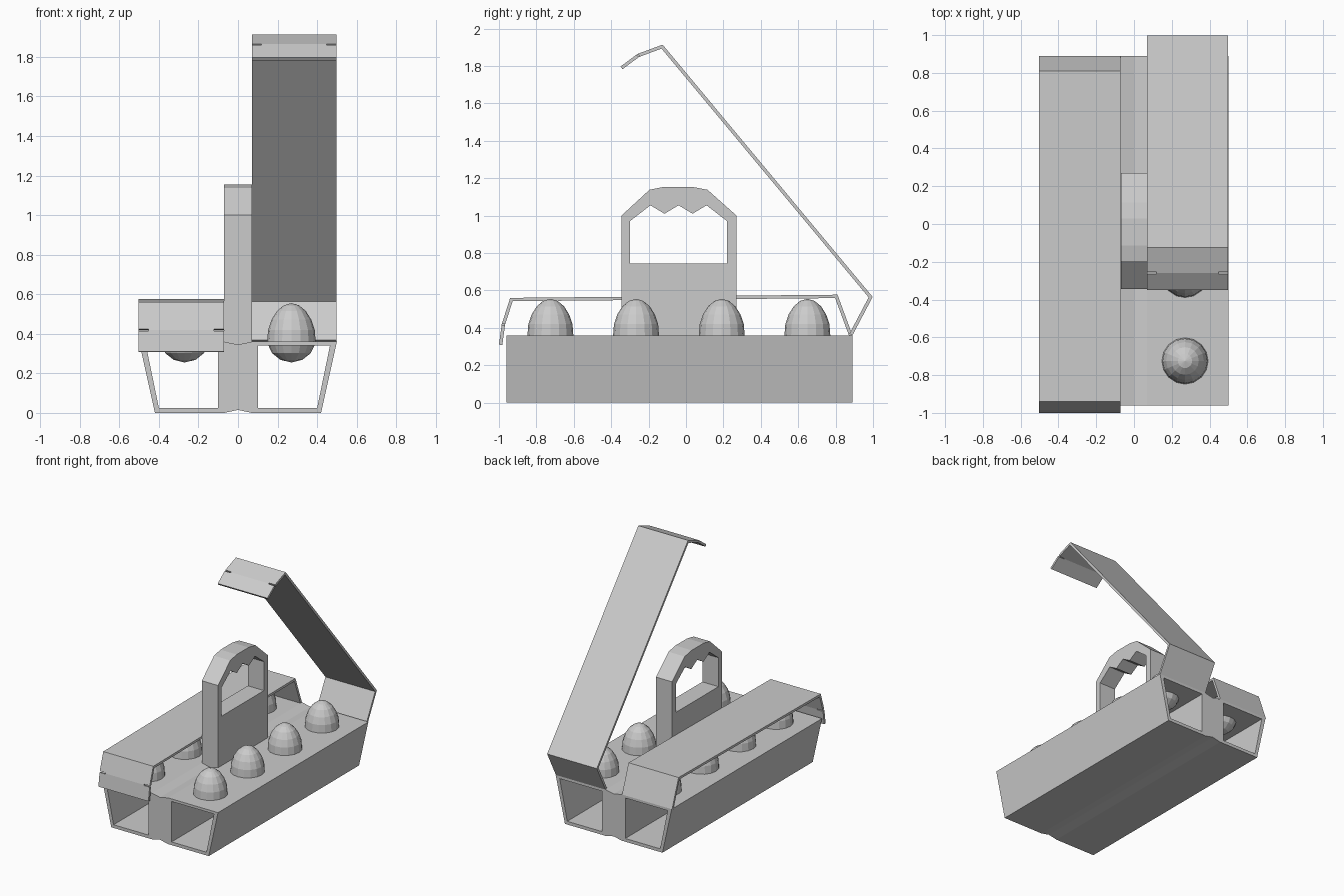
import bpy
import bmesh
import math
from mathutils import Vector, Matrix

if "Cube" in bpy.data.objects:
    bpy.data.objects.remove(bpy.data.objects["Cube"], do_unlink=True)

# Single plain card colour
GREY = (0.6, 0.6, 0.6, 1.0)
card = bpy.data.materials.new("light_grey")
card.use_nodes = True
card.diffuse_color = GREY
card.node_tree.nodes["Principled BSDF"].inputs["Base Color"].default_value = GREY


def finish(bm, name):
    bmesh.ops.recalc_face_normals(bm, faces=bm.faces)
    mesh = bpy.data.meshes.new(name)
    bm.to_mesh(mesh)
    bm.free()
    mesh.materials.append(card)
    obj = bpy.data.objects.new(name, mesh)
    bpy.context.collection.objects.link(obj)
    return obj


def prism(name, loops, axis, start, end):
    """Extrude an outline with holes along x (outline in y, z) or y (outline in x, z)."""
    def place(p):
        return Vector((start, p[0], p[1]) if axis == "x" else (p[0], start, p[1]))
    along = Vector((1, 0, 0)) if axis == "x" else Vector((0, 1, 0))
    bm = bmesh.new()
    for loop in loops:
        verts = [bm.verts.new(place(p)) for p in loop]
        for a, b in zip(verts, verts[1:] + verts[:1]):
            bm.edges.new((a, b))
    bmesh.ops.triangle_fill(bm, use_beauty=True, use_dissolve=False,
                            edges=bm.edges[:], normal=along)
    res = bmesh.ops.extrude_face_region(bm, geom=bm.faces[:], use_keep_orig=True)
    moved = [g for g in res["geom"] if isinstance(g, bmesh.types.BMVert)]
    bmesh.ops.translate(bm, verts=moved, vec=along * (end - start))
    return finish(bm, name)


def ribbon(name, path, x0, x1, thick=0.018):
    """Folded sheet following a (y, z) path, thickened to the left of travel."""
    pts = [Vector(p) for p in path]
    normals = []
    for a, b in zip(pts, pts[1:]):
        d = (b - a).normalized()
        normals.append(Vector((-d.y, d.x)))
    inner = []
    for i, p in enumerate(pts):
        n0 = normals[max(i - 1, 0)]
        n1 = normals[min(i, len(normals) - 1)]
        inner.append(p + (n0 + n1) * thick / (1 + n0.dot(n1)))
    return prism(name, [pts + inner[::-1]], "x", x0, x1)


def lid(side, path, x0, x1):
    """Lid strip with a tab joined by a narrow neck, leaving slots at the fold."""
    *main, fold, tip = [Vector(p) for p in path]
    before = fold + (main[-1] - fold).normalized() * 0.005
    after = fold + (tip - fold).normalized() * 0.005
    ribbon(side + "_lid", main + [before], x0, x1)
    ribbon(side + "_lid_fold", [before, fold, after], x0 + 0.05, x1 - 0.05)
    ribbon(side + "_lid_tab", [after, tip], x0, x1)


def mirrored(half):
    """Complete a right-hand outline that starts and ends on x = 0."""
    return half + [(-x, z) for x, z in half[-2:0:-1]]


# Tray: tapered sleeve with two open channels and a creased middle
outline = mirrored([(0, 0.015), (0.07, 0), (0.42, 0), (0.5, 0.36), (0.07, 0.36), (0, 0.345)])
channel = [(0.1, 0.025), (0.4, 0.025), (0.465, 0.34), (0.1, 0.34)]
prism("tray", [outline, channel, [(-x, z) for x, z in channel]], "y", -0.96, 0.89)

# Carrying handle with scalloped finger grip
handle = [(-0.345, 0.345), (0.27, 0.345), (0.27, 1.0), (0.115, 1.138), (0.03, 1.154),
          (-0.115, 1.154), (-0.195, 1.138), (-0.345, 1.0)]
grip = [(-0.3, 0.745), (0.22, 0.745), (0.22, 0.97), (0.11, 1.055), (0.035, 1.01),
        (-0.04, 1.055), (-0.115, 1.01), (-0.19, 1.055), (-0.3, 0.97)]
prism("handle", [handle, grip], "x", -0.07, 0.07)

# Closed lid on the right, raised lid on the left
lid("right", [(0.89, 0.36), (0.81, 0.577), (-0.94, 0.56), (-0.985, 0.42), (-1.0, 0.31)],
    -0.503, -0.072)
lid("left", [(0.89, 0.36), (0.998, 0.565), (-0.125, 1.914), (-0.26, 1.864), (-0.35, 1.797)],
    0.07, 0.498)

# Eggs: one lathed shape, two rows of four
PROFILE = [(0, 0.255), (0.055, 0.268), (0.098, 0.302), (0.123, 0.355), (0.118, 0.42),
           (0.1, 0.472), (0.073, 0.515), (0.038, 0.544), (0, 0.555)]


def egg(name, x, y):
    bm = bmesh.new()
    verts = [bm.verts.new((r, 0, z)) for r, z in PROFILE]
    edges = [bm.edges.new(pair) for pair in zip(verts, verts[1:])]
    bmesh.ops.spin(bm, geom=verts + edges, cent=(0, 0, 0), axis=(0, 0, 1),
                   angle=math.tau, steps=16)
    bmesh.ops.remove_doubles(bm, verts=bm.verts, dist=0.0005)
    bm.transform(Matrix.Translation((x, y, 0)))
    return finish(bm, name)


for side, x in (("left", 0.27), ("right", -0.27)):
    for i in range(4):
        egg(f"{side}_egg_{i + 1}", x, -0.725 + 0.458 * i)
